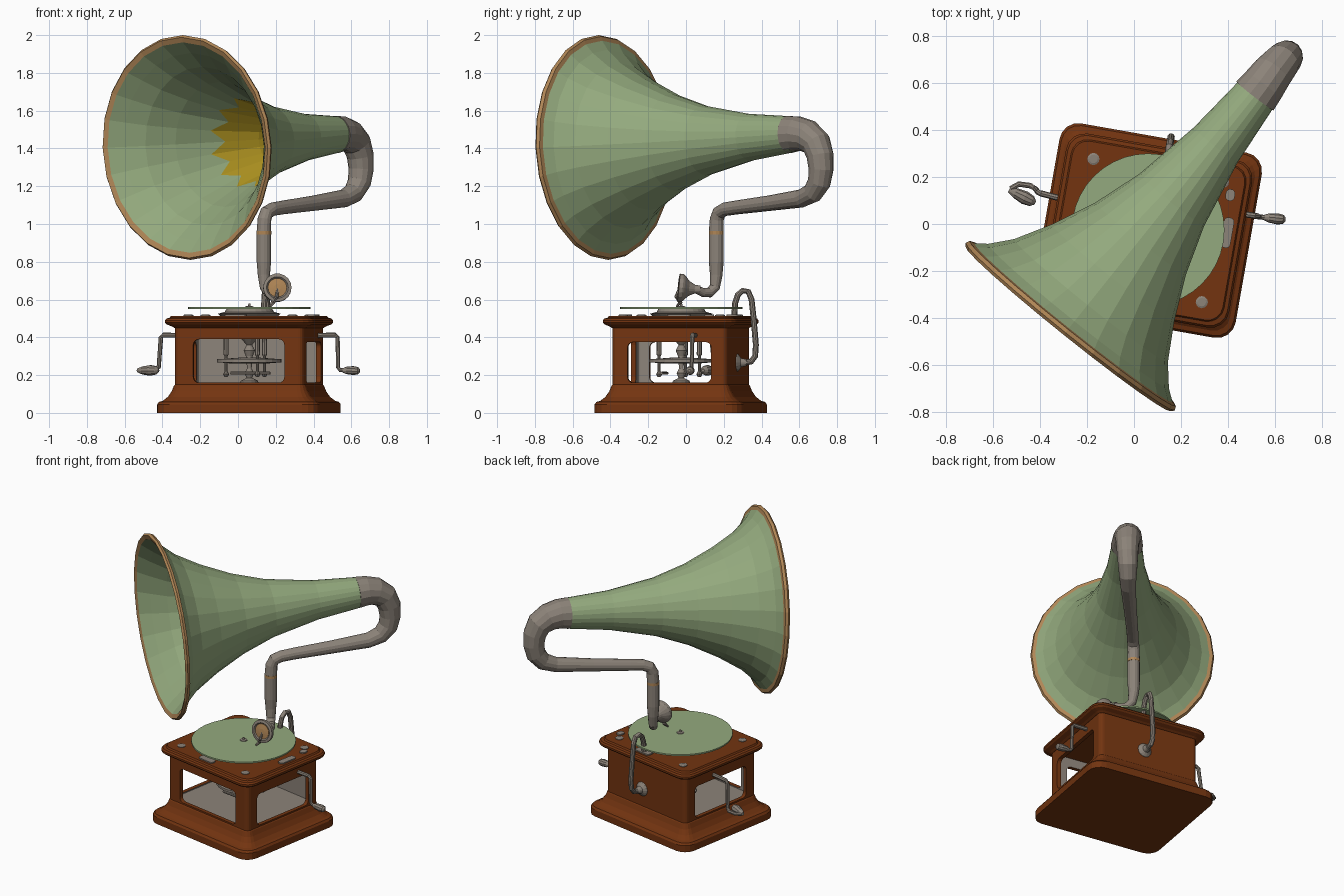
import bpy, bmesh, math
from mathutils import Vector, Matrix

if "Cube" in bpy.data.objects:
    bpy.data.objects.remove(bpy.data.objects["Cube"])

def material(name, r, g, b):
    m = bpy.data.materials.new(name)
    lin = [((c / 255 + 0.055) / 1.055) ** 2.4 for c in (r, g, b)]
    m.diffuse_color = (*lin, 1)
    m.use_nodes = True
    m.node_tree.nodes["Principled BSDF"].inputs["Base Color"].default_value = m.diffuse_color
    return m

GREEN = material("pale_green", 148, 170, 126)
WOOD = material("brown_wood", 115, 52, 16)
GREY = material("warm_grey_metal", 140, 131, 121)
TAN = material("tan_brass", 176, 134, 86)
YELLOW = material("yellow_paint", 190, 160, 36)

# the case is turned slightly about z
CASE = Matrix.Translation((0.058, -0.028, 0)) @ Matrix.Rotation(math.radians(-10), 4, 'Z')

def skin(name, rings, mats, rule=None, matrix=None):
    """Closed surface through equal-sized rings; rule gives a material per band."""
    bm = bmesh.new()
    vs = [[bm.verts.new(matrix @ Vector(p) if matrix else Vector(p)) for p in ring] for ring in rings]
    n = len(rings[0])
    for i in range(len(rings) - 1):
        for j in range(n):
            k = (j + 1) % n
            f = bm.faces.new((vs[i][j], vs[i][k], vs[i + 1][k], vs[i + 1][j]))
            f.material_index = rule(i) if rule else 0
    bm.faces.new(vs[0][::-1])
    f = bm.faces.new(vs[-1])
    f.material_index = rule(len(rings) - 2) if rule else 0
    bmesh.ops.recalc_face_normals(bm, faces=bm.faces)
    me = bpy.data.meshes.new(name)
    bm.to_mesh(me)
    bm.free()
    for m in mats:
        me.materials.append(m)
    ob = bpy.data.objects.new(name, me)
    bpy.context.collection.objects.link(ob)
    return ob

def rounded(hx, hy, r, steps=4):
    """Rounded rectangle outline."""
    pts = []
    for q, (sx, sy) in enumerate(((1, 1), (-1, 1), (-1, -1), (1, -1))):
        for s in range(steps + 1):
            a = math.pi / 2 * (q + s / steps)
            pts.append((sx * (hx - r) + r * math.cos(a), sy * (hy - r) + r * math.sin(a)))
    return pts

def stack(name, levels, mat, matrix=CASE):
    """Stacked rounded rectangles (hx, hy, r, z)."""
    rings = [[(x, y, z) for x, y in rounded(hx, hy, r)] for hx, hy, r, z in levels]
    return skin(name, rings, [mat], matrix=matrix)

def lathe(name, profile, origin, axis, mats, segs=24, rule=None, side=1.0, zigzag=None):
    """Profile of (distance along axis, radius)."""
    d = Vector(axis).normalized()
    u = d.cross(Vector((0, 0, 1)))
    u = u.normalized() if u.length > 1e-4 else Vector((1, 0, 0))
    v = u.cross(d)
    rings = []
    for i, (t, r) in enumerate(profile):
        ring = []
        for j in range(segs):
            a = 2 * math.pi * j / segs
            dt = (0.045 if j % 2 else -0.045) if i == zigzag else 0
            rr = r + dt * 0.38
            ring.append(Vector(origin) + d * (t + dt) + u * (rr * side * math.cos(a)) + v * (rr * math.sin(a)))
        rings.append(ring)
    return skin(name, rings, mats, rule)

def tube(name, path, mat, segs=14):
    """Swept round tube through (x, y, z, radius) points."""
    pts = [Vector(p[:3]) for p in path]
    rings, u = [], None
    for i, p in enumerate(pts):
        t = (pts[min(i + 1, len(pts) - 1)] - pts[max(i - 1, 0)]).normalized()
        if u is None:
            u = t.orthogonal()
        u = (u - t * u.dot(t)).normalized()
        w = t.cross(u)
        rings.append([p + (u * math.cos(2 * math.pi * j / segs) + w * math.sin(2 * math.pi * j / segs)) * path[i][3]
                      for j in range(segs)])
    return skin(name, rings, [mat])

# wooden case: plinth, hollow body with windows, moulded lid
stack("plinth", [(.437, .40, .08, 0), (.437, .40, .08, .045), (.428, .391, .075, .058), (.41, .372, .07, .064),
                 (.385, .347, .06, .085), (.366, .328, .05, .115), (.354, .316, .04, .145), (.348, .31, .03, .15)], WOOD)
body = stack("case_body", [(.348, .31, .03, .13), (.348, .31, .03, .465)], WOOD)
cavity = stack("cavity_cutter", [(.322, .284, .01, .153), (.322, .284, .01, .455)], GREY)

def window(name, half, z0, z1, a, b, turn):
    m = CASE @ Matrix.Rotation(turn, 4, 'Z') @ Matrix.Translation((0, 0, (z0 + z1) / 2)) @ Matrix.Rotation(math.pi / 2, 4, 'X')
    return stack(name, [(half, (z1 - z0) / 2, .03, a), (half, (z1 - z0) / 2, .03, b)], WOOD, m)

cutters = [cavity, window("front_window_cutter", .245, .16, .39, .2, .5, 0),
           window("side_window_cutter", .225, .16, .375, -.5, .5, math.pi / 2)]
bpy.context.view_layer.objects.active = body
for c in cutters:
    mod = body.modifiers.new(c.name, 'BOOLEAN')
    mod.operation, mod.object, mod.solver = 'DIFFERENCE', c, 'EXACT'
    mod.material_mode = 'TRANSFER'
    bpy.ops.object.modifier_apply(modifier=mod.name)
for c in cutters:
    bpy.data.objects.remove(c)
stack("lid", [(.352, .314, .035, .45), (.365, .326, .045, .458), (.392, .352, .07, .468), (.402, .362, .08, .478),
              (.402, .362, .08, .49), (.394, .354, .075, .5), (.378, .338, .07, .504), (.372, .332, .065, .514)], WOOD)

# metal fittings on the lid
for sx in (-1, 1):
    for sy in (-1, 1):
        p = CASE @ Vector((.28 * sx, .26 * sy, .51))
        lathe("lid_screw", [(0, .026), (.008, .026), (.011, .018)], p, (0, 0, 1), [GREY], 12)
for name, x, y, hx, hy in (("brake_plate", .335, .05, .022, .065), ("front_plate", -.02, -.295, .06, .022),
                           ("right_plate", .32, .21, .02, .025), ("bracket_plate", .03, .29, .06, .03)):
    stack(name, [(hx, hy, .018, .51), (hx, hy, .018, .522)], GREY, CASE @ Matrix.Translation((x, y, 0)))

# turntable
C = (.06, -.025, 0)
lathe("turntable_hub", [(.51, .15), (.525, .165), (.535, .13), (.552, .12)], C, (0, 0, 1), [GREY])
lathe("turntable", [(.55, .325), (.56, .325)], C, (0, 0, 1), [GREEN], 40)
lathe("turntable_spindle", [(.558, .024), (.564, .022), (.566, .007), (.578, .005)], C, (0, 0, 1), [GREY], 12)

# clockwork motor
lathe("motor_gear", [(.262, .10), (.268, .17), (.284, .17), (.292, .06)], C, (0, 0, 1), [GREY])
lathe("motor_shaft", [(.153, .05), (.17, .045), (.185, .015), (.21, .025), (.235, .012), (.30, .018),
                      (.33, .03), (.36, .015), (.40, .05), (.46, .055)], C, (0, 0, 1), [GREY], 14)
for i in range(3):
    a = math.radians(50 + 120 * i)
    q = Vector(C) + Vector((.125 * math.cos(a), .125 * math.sin(a), 0))
    lathe("motor_post", [(.19, .008), (.205, .016), (.22, .008), (.30, .008), (.31, .014), (.46, .012)], q, (0, 0, 1), [GREY], 8)
tube("governor_rod", [(-.04, -.1, .21, .008), (.17, -.13, .21, .008)], GREY, 8)

# winding cranks on both sides
tube("right_crank", [(.38, .055, .41, .013), (.515, .035, .412, .013), (.527, .033, .40, .012), (.53, .03, .24, .011),
                     (.54, .03, .227, .011), (.57, .025, .225, .01)], GREY, 8)
tube("right_crank_handle", [(.555, .028, .225, .012), (.575, .026, .225, .02), (.61, .022, .224, .024),
                            (.635, .019, .223, .02), (.645, .018, .223, .008)], GREY, 10)
tube("left_crank", [(-.28, .10, .41, .013), (-.395, .13, .412, .013), (-.408, .135, .40, .012), (-.42, .15, .24, .011),
                    (-.44, .163, .227, .012), (-.49, .17, .226, .012), (-.525, .15, .225, .012)], GREY, 8)
tube("left_crank_handle", [(-.532, .145, .225, .01), (-.505, .132, .225, .022), (-.465, .112, .225, .029),
                           (-.435, .097, .225, .023), (-.42, .09, .225, .008)], GREY, 10)

# hooked bracket on the back
hook = [(.255, .50), (.26, .58), (.275, .625), (.30, .647), (.33, .642), (.347, .60), (.358, .50),
        (.37, .36), (.366, .30), (.345, .272), (.31, .266)]
tube("back_bracket", [(.15 + .174 * (y - .325), y, z, .016) for y, z in hook], GREY, 10)
lathe("bracket_flange", [(0, .052), (.015, .045), (.03, .024), (.06, .018)], (.14, .262, .266), (.174, .985, 0), [GREY], 14)

# sound box with needle
lathe("sound_box", [(0, .022), (.03, .024), (.06, .04), (.085, .068), (.095, .075), (.115, .075), (.118, .058), (.108, .05)],
      (.205, .075, .652), (.03, -1, .1), [GREY], 18)
lathe("sound_box_centre", [(0, .05), (.004, .05), (.008, .018)], (.208, -.034, .663), (.03, -1, .1), [TAN], 14)
tube("needle_arm", [(.21, -.035, .66, .007), (.205, -.052, .615, .01), (.185, -.03, .585, .012), (.17, -.05, .562, .005)], GREY, 8)

# tone arm from sound box to horn
tube("tone_arm", [(.205, .06, .652, .022), (.185, .09, .637, .024), (.16, .125, .637, .027), (.143, .152, .665, .028),
                  (.137, .16, .73, .033), (.137, .16, .80, .039), (.137, .16, .96, .039), (.14, .163, 1.025, .037),
                  (.152, .175, 1.06, .037), (.182, .205, 1.078, .036), (.24, .27, 1.088, .037), (.40, .44, 1.11, .041),
                  (.56, .61, 1.135, .048), (.612, .67, 1.165, .055), (.642, .705, 1.22, .062), (.652, .715, 1.29, .067),
                  (.648, .71, 1.36, .072), (.628, .69, 1.425, .079), (.59, .645, 1.465, .087), (.55, .59, 1.477, .094),
                  (.515, .545, 1.474, .1)], GREY)
lathe("tone_arm_band", [(0, .040), (.018, .040)], (.137, .16, .945), (0, 0, 1), [TAN], 14)

# flared horn: outer wall, tan rim, inner wall, scalloped yellow throat
horn = [(0, .095), (.3, .125), (.6, .185), (.81, .257), (1.0, .348), (1.15, .438), (1.235, .515), (1.27, .565),
        (1.275, .588), (1.292, .596), (1.305, .585), (1.295, .558),
        (1.23, .498), (1.14, .42), (.99, .332), (.76, .226), (.5, .152), (.05, .08)]
lathe("horn", horn, (.535, .57, 1.475), (-.805, -1.005, -.07), [GREEN, TAN, YELLOW], 24,
      rule=lambda i: 2 if i >= 15 else 1 if 7 <= i <= 10 else 0, side=.957, zigzag=15)
